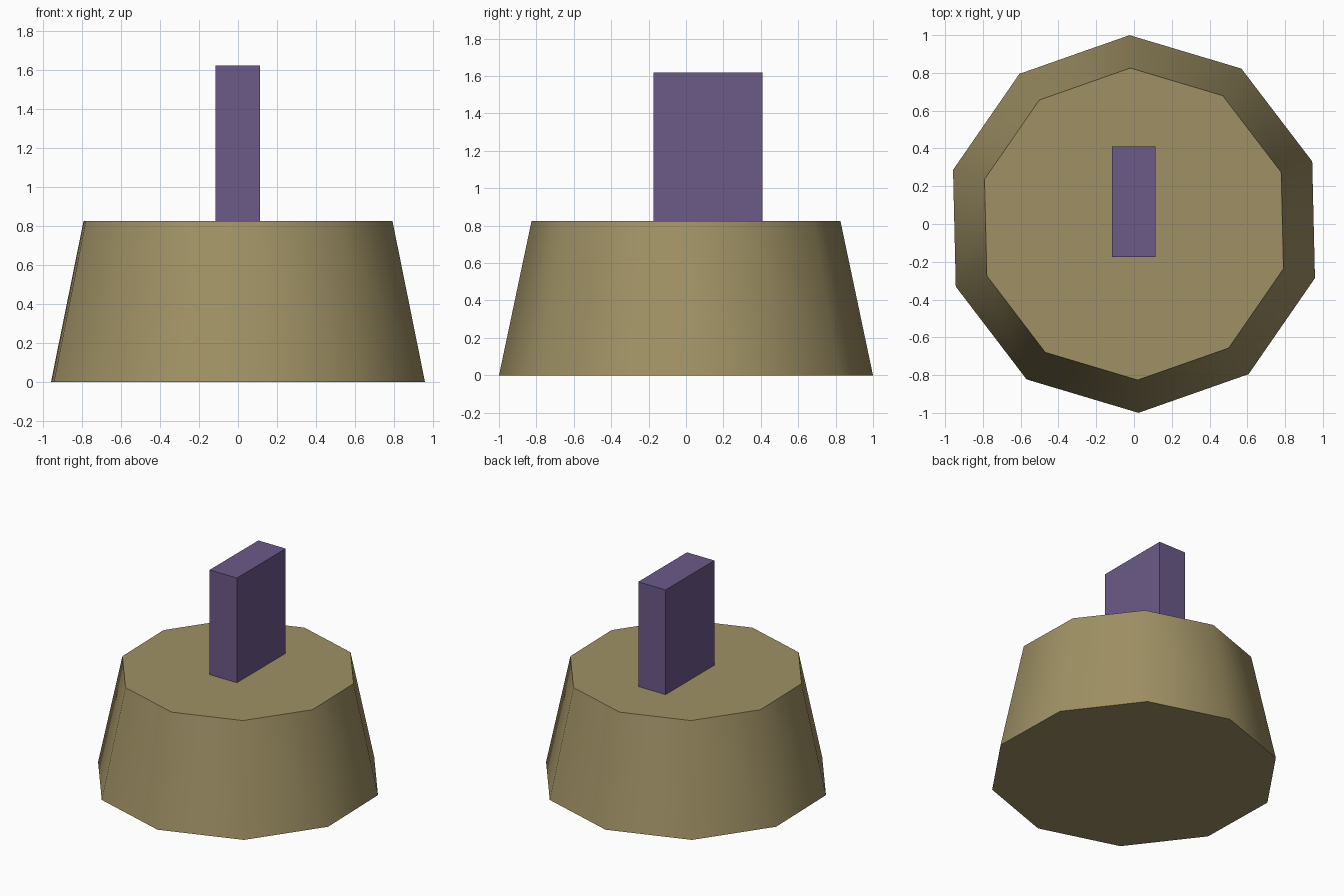
import bpy
import math

if "Cube" in bpy.data.objects:
    bpy.data.objects.remove(bpy.data.objects["Cube"])


def paint(obj, name, color):
    mat = bpy.data.materials.new(name)
    mat.diffuse_color = (*color, 1)
    mat.use_nodes = True
    mat.node_tree.nodes["Principled BSDF"].inputs["Base Color"].default_value = mat.diffuse_color
    obj.data.materials.append(mat)


# Tapered ten-sided base, smooth round the sides, sharp at the rims
base_height = 0.825
bpy.ops.mesh.primitive_cone_add(vertices=10, radius1=1.0, radius2=0.826,
                                depth=base_height, location=(0, 0, base_height / 2))
base = bpy.context.object
base.name = "base"
first = base.data.vertices[0].co
# Turn so that one corner sits at 91.35 degrees
base.rotation_euler.z = math.radians(91.35) - math.atan2(first.y, first.x)
bpy.ops.object.transform_apply(location=False, rotation=True, scale=False)
bpy.ops.object.shade_smooth_by_angle(angle=math.radians(45))
paint(base, "tan", (0.35, 0.285, 0.13))

# Upright slab, set slightly into the base and offset towards the back
x0, x1, y0, y1, z0, z1 = -0.116, 0.114, -0.175, 0.41, 0.8, 1.62
bpy.ops.mesh.primitive_cube_add(size=1, location=((x0 + x1) / 2, (y0 + y1) / 2, (z0 + z1) / 2))
slab = bpy.context.object
slab.name = "upright_slab"
slab.scale = (x1 - x0, y1 - y0, z1 - z0)
bpy.ops.object.transform_apply(location=False, rotation=False, scale=True)
paint(slab, "purple", (0.15, 0.10, 0.25))
